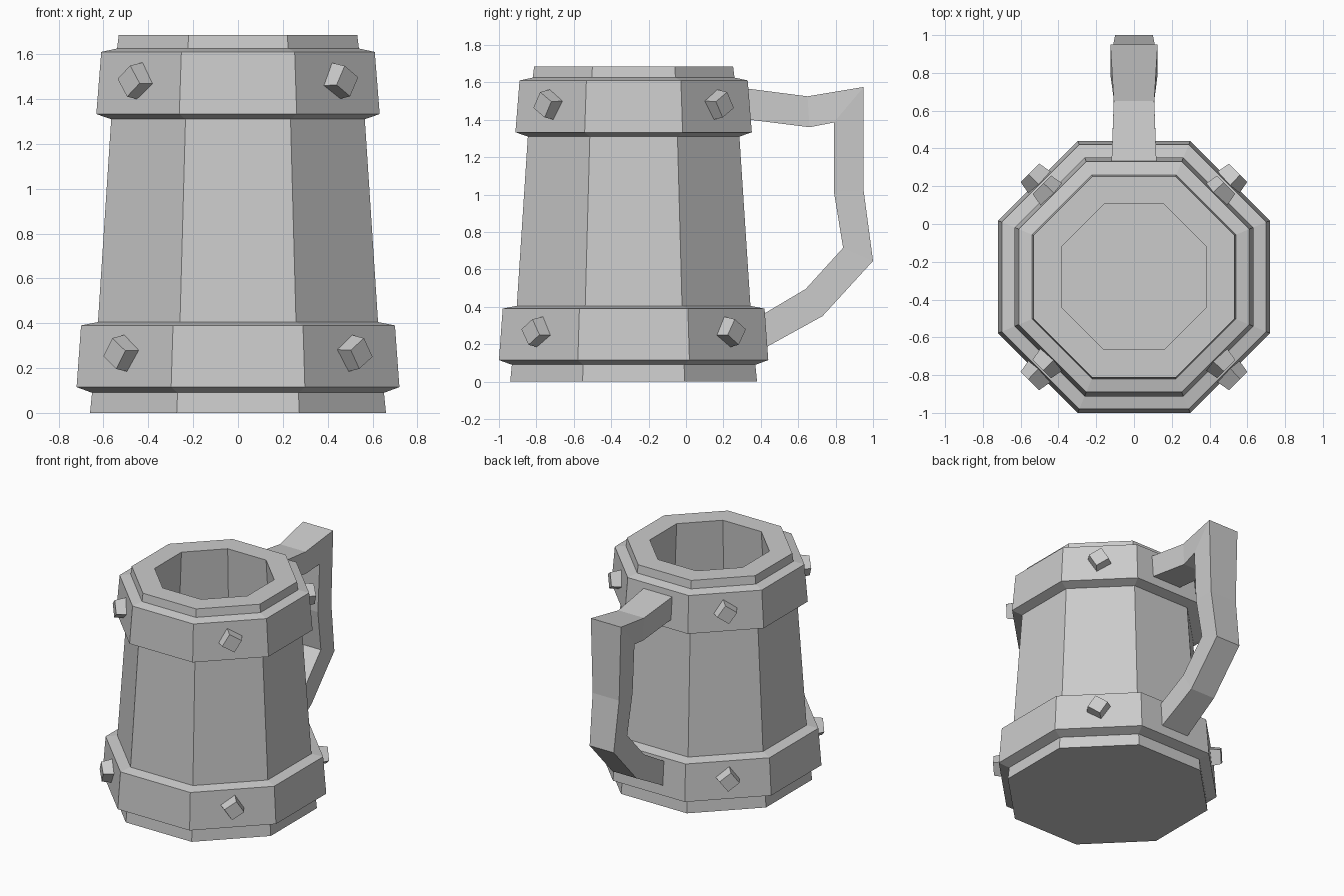
import bpy, bmesh
from math import pi, cos, sin, radians
from mathutils import Matrix, Vector

if "Cube" in bpy.data.objects:
    bpy.data.objects.remove(bpy.data.objects["Cube"])

CY = -0.28  # vessel axis position in y


def finish(bm, name):
    bmesh.ops.recalc_face_normals(bm, faces=bm.faces)
    me = bpy.data.meshes.new(name)
    bm.to_mesh(me)
    bm.free()
    ob = bpy.data.objects.new(name, me)
    bpy.context.collection.objects.link(ob)
    return ob


def octagon_lathe(name, profile, ring=False):
    """Eight-sided loft; profile = (apothem, z). ring closes it on itself."""
    bm = bmesh.new()
    loops = []
    for a, z in profile:
        r = a / cos(pi / 8)
        loops.append([bm.verts.new((r * cos(pi / 8 + i * pi / 4),
                                    CY + r * sin(pi / 8 + i * pi / 4), z)) for i in range(8)])
    pairs = list(zip(loops, loops[1:]))
    if ring:
        pairs.append((loops[-1], loops[0]))
    else:
        bm.faces.new(loops[0])
        bm.faces.new(loops[-1])
    for lo, hi in pairs:
        for i in range(8):
            j = (i + 1) % 8
            bm.faces.new((lo[i], lo[j], hi[j], hi[i]))
    return finish(bm, name)


def rivet(name, direction, apothem, z, spin):
    """Tapered square stud standing on a diagonal side of a band."""
    bm = bmesh.new()
    bmesh.ops.create_cone(bm, cap_ends=True, segments=4, radius1=0.088, radius2=0.07, depth=0.10)
    out = Vector((cos(direction), sin(direction), 0))
    place = (Matrix.Translation(out * (apothem + 0.02) + Vector((0, CY, z)))
             @ Matrix.Rotation(direction, 4, 'Z')
             @ Matrix.Rotation(pi / 2, 4, 'Y')
             @ Matrix.Rotation(radians(spin), 4, 'Z'))
    bm.transform(place)
    return finish(bm, name)


# Hollow vessel: outside, rim, inside, floor
octagon_lathe("mug_body", [(0.66, 0), (0.65, 0.10), (0.625, 0.40), (0.565, 1.32),
                           (0.54, 1.62), (0.532, 1.685), (0.385, 1.685), (0.47, 0.15)])

# Reinforcing bands
octagon_lathe("lower_band", [(0.63, 0.09), (0.652, 0.09), (0.72, 0.115), (0.70, 0.39),
                             (0.625, 0.405), (0.60, 0.405)], ring=True)
octagon_lathe("upper_band", [(0.53, 1.31), (0.566, 1.31), (0.632, 1.333), (0.61, 1.61),
                             (0.54, 1.625), (0.52, 1.625)], ring=True)

# Rivets on the four diagonal sides of each band
for label, apothem, z, spins in (("lower", 0.71, 0.265, (12, -8, 10, -12)),
                                 ("upper", 0.62, 1.48, (-14, 10, -8, 14))):
    for k, spin in enumerate(spins):
        rivet(f"{label}_rivet_{k + 1}", pi / 4 + k * pi / 2, apothem, z, spin)

# Handle: (outer y, outer z, inner y, inner z, half width)
sections = [(0.30, 1.57, 0.30, 1.405, 0.12), (0.65, 1.525, 0.66, 1.36, 0.107),
            (0.95, 1.575, 0.79, 1.385, 0.125), (0.95, 1.02, 0.79, 1.02, 0.11),
            (1.00, 0.645, 0.84, 0.715, 0.10), (0.73, 0.35, 0.64, 0.495, 0.10),
            (0.38, 0.157, 0.37, 0.335, 0.115)]
bm = bmesh.new()
rings = [[bm.verts.new(p) for p in ((-w, oy, oz), (w, oy, oz), (w, iy, iz), (-w, iy, iz))]
         for oy, oz, iy, iz, w in sections]
for a, b in zip(rings, rings[1:]):
    for i in range(4):
        j = (i + 1) % 4
        bm.faces.new((a[i], a[j], b[j], b[i]))
bm.faces.new(rings[0])
bm.faces.new(rings[-1])
finish(bm, "handle")
